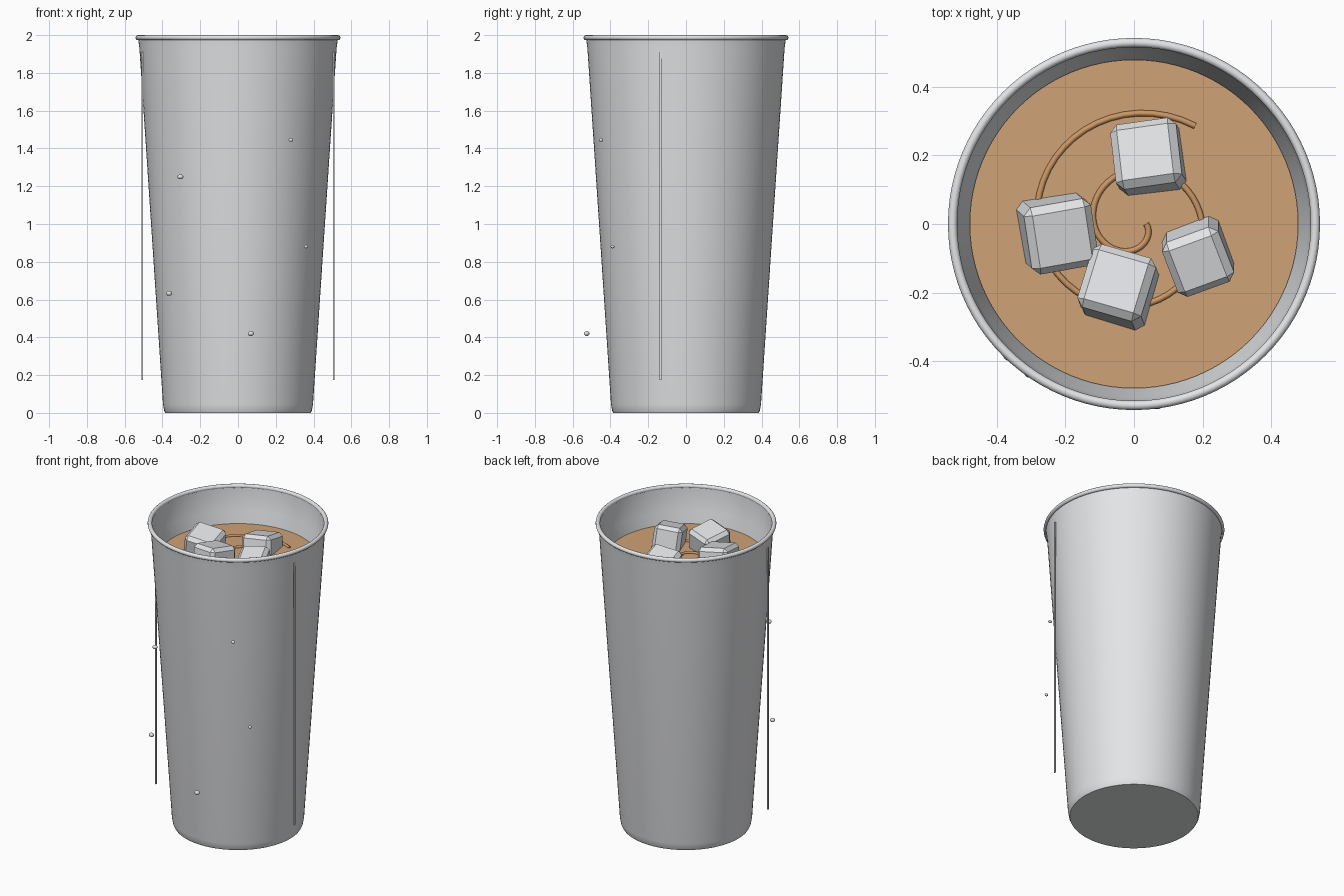
import bpy
import bmesh
from math import radians, sin, cos, pi, sqrt
from mathutils import Euler

cube = bpy.data.objects.get("Cube")
if cube:
    bpy.data.objects.remove(cube, do_unlink=True)


def material(name, color):
    m = bpy.data.materials.new(name)
    m.use_nodes = True
    m.diffuse_color = (*color, 1)
    m.node_tree.nodes["Principled BSDF"].inputs["Base Color"].default_value = (*color, 1)
    return m


CUP = material("clear_plastic", (0.80, 0.81, 0.83))
ICE = material("ice", (0.80, 0.82, 0.84))
COFFEE = material("milky_coffee", (0.62, 0.36, 0.18))
SWIRL = material("caramel_swirl", (0.60, 0.31, 0.13))


def finish(name, bm, mat, smooth=None):
    mesh = bpy.data.meshes.new(name)
    bm.to_mesh(mesh)
    bm.free()
    mesh.materials.append(mat)
    ob = bpy.data.objects.new(name, mesh)
    bpy.context.collection.objects.link(ob)
    if smooth:
        bpy.ops.object.select_all(action='DESELECT')
        ob.select_set(True)
        bpy.context.view_layer.objects.active = ob
        bpy.ops.object.shade_smooth_by_angle(angle=radians(smooth))
    return ob


def lathe(name, profile, mat, steps=96, smooth=30):
    """Spin an (r, z) profile around the z axis."""
    bm = bmesh.new()
    verts = [bm.verts.new((r, 0, z)) for r, z in profile]
    edges = [bm.edges.new(pair) for pair in zip(verts, verts[1:])]
    bmesh.ops.spin(bm, geom=verts + edges, cent=(0, 0, 0), axis=(0, 0, 1),
                   angle=2 * pi, steps=steps)
    bmesh.ops.remove_doubles(bm, verts=bm.verts, dist=0.0001)
    bmesh.ops.recalc_face_normals(bm, faces=bm.faces)
    return finish(name, bm, mat, smooth)


# Tapered cup wall, outside from the base up and back down the inside
lathe("cup_body", [(0, 0), (0.385, 0), (0.391, 0.012), (0.397, 0.045), (0.522, 1.93),
                   (0.528, 1.975), (0.518, 1.982), (0.507, 1.83), (0.478, 1.75),
                   (0.376, 0.04), (0, 0.04)], CUP)

# Rolled rim
lathe("cup_rim", [(0.529 + 0.0135 * cos(a * pi / 6), 1.9865 + 0.0135 * sin(a * pi / 6))
                  for a in range(13)], CUP, smooth=60)

# Drink, a solid body inside the cup
LEVEL = 1.76
lathe("drink", [(0, 0.05), (0.372, 0.05), (0.479, LEVEL), (0, LEVEL)], COFFEE)

# Spiral swirl lying on the drink
path = bpy.data.curves.new("swirl", 'CURVE')
path.dimensions = '3D'
path.bevel_depth = 0.009
path.bevel_resolution = 2
path.use_fill_caps = True
spline = path.splines.new('POLY')
count = 90
spline.points.add(count - 1)
for i, p in enumerate(spline.points):
    t = i / (count - 1)
    a, r = radians(-662 * t), 0.035 + 0.302 * t
    p.co = (r * cos(a), r * sin(a), LEVEL + 0.002, 1)
path.materials.append(SWIRL)
swirl = bpy.data.objects.new("swirl", path)
bpy.context.collection.objects.link(swirl)

# Chamfered ice cubes: centre, size, tilt in degrees
for i, (loc, size, tilt) in enumerate([
        ((0.045, 0.19, 1.755), 0.195, (-13, -6, 8)),
        ((-0.225, -0.025, 1.785), 0.2, (10, 8, 10)),
        ((-0.045, -0.185, 1.80), 0.195, (-9, -7, -16)),
        ((0.187, -0.095, 1.80), 0.175, (13, -5, 20))]):
    bm = bmesh.new()
    bmesh.ops.create_cube(bm, size=size)
    bmesh.ops.bevel(bm, geom=bm.edges[:], offset=0.022, segments=1, affect='EDGES')
    ob = finish(f"ice_cube_{i + 1}", bm, ICE)
    ob.location = loc
    ob.rotation_euler = Euler([radians(d) for d in tilt])

# Slim upright seam strips on both sides
for side, label in ((1, "left"), (-1, "right")):
    bm = bmesh.new()
    bmesh.ops.create_cube(bm, size=1)
    bmesh.ops.scale(bm, vec=(0.006, 0.012, 1.735), verts=bm.verts)
    bmesh.ops.translate(bm, vec=(side * 0.507, -0.135, 1.042), verts=bm.verts)
    finish(f"seam_strip_{label}", bm, CUP)

# Condensation droplets on a ring in front of the cup
RING = 0.53
for i, (x, z, r) in enumerate([(-0.305, 1.25, 0.016), (0.28, 1.445, 0.012),
                               (0.36, 0.88, 0.011), (-0.365, 0.633, 0.016),
                               (0.068, 0.42, 0.016)]):
    bm = bmesh.new()
    bmesh.ops.create_uvsphere(bm, u_segments=16, v_segments=10, radius=r)
    bmesh.ops.scale(bm, vec=(1, 0.9, 0.8), verts=bm.verts)
    bmesh.ops.translate(bm, vec=(x, -sqrt(RING ** 2 - x ** 2), z), verts=bm.verts)
    finish(f"droplet_{i + 1}", bm, CUP, smooth=40)
